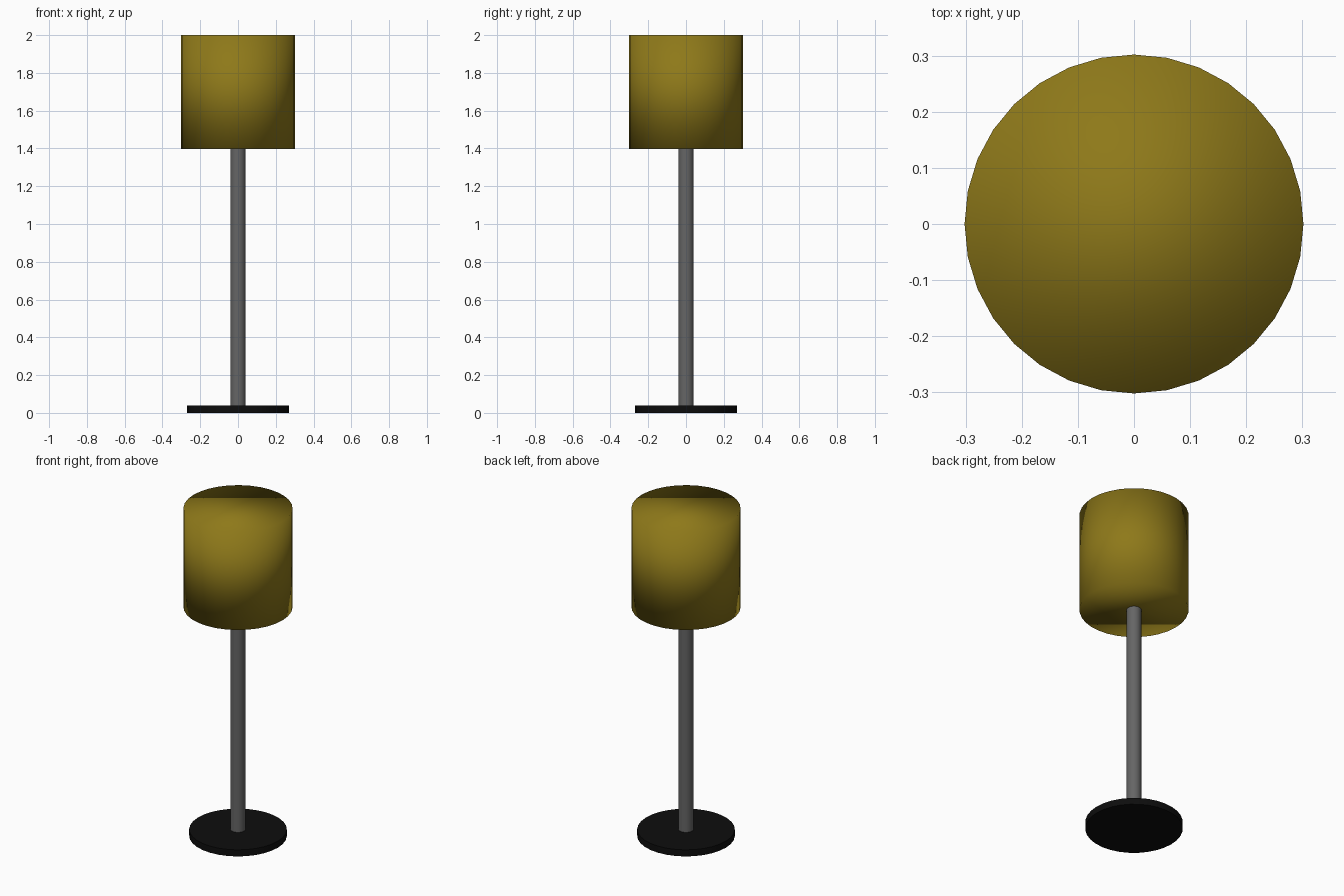
import bpy
import math

if "Cube" in bpy.data.objects:
    bpy.data.objects.remove(bpy.data.objects["Cube"])


def make_cylinder(name, radius, z_bottom, z_top, color, sharp_rims=True):
    bpy.ops.mesh.primitive_cylinder_add(
        vertices=32, radius=radius, depth=z_top - z_bottom,
        location=(0, 0, (z_bottom + z_top) / 2))
    obj = bpy.context.object
    obj.name = name
    if sharp_rims:
        bpy.ops.object.shade_smooth_by_angle(angle=math.radians(30))
    else:
        bpy.ops.object.shade_smooth()
    mat = bpy.data.materials.new(name + "_material")
    mat.diffuse_color = (*color, 1)
    mat.use_nodes = True
    mat.node_tree.nodes["Principled BSDF"].inputs["Base Color"].default_value = mat.diffuse_color
    obj.data.materials.append(mat)
    return obj


# Round black floor plate
make_cylinder("base", 0.27, 0, 0.04, (0.004, 0.004, 0.004))

# Upright dark grey pole, ending inside the shade
make_cylinder("pole", 0.041, 0.02, 1.45, (0.13, 0.13, 0.13))

# Closed drum shade, smooth shaded across its rims
make_cylinder("shade", 0.302, 1.397, 2.0, (0.27, 0.19, 0.01), sharp_rims=False)
